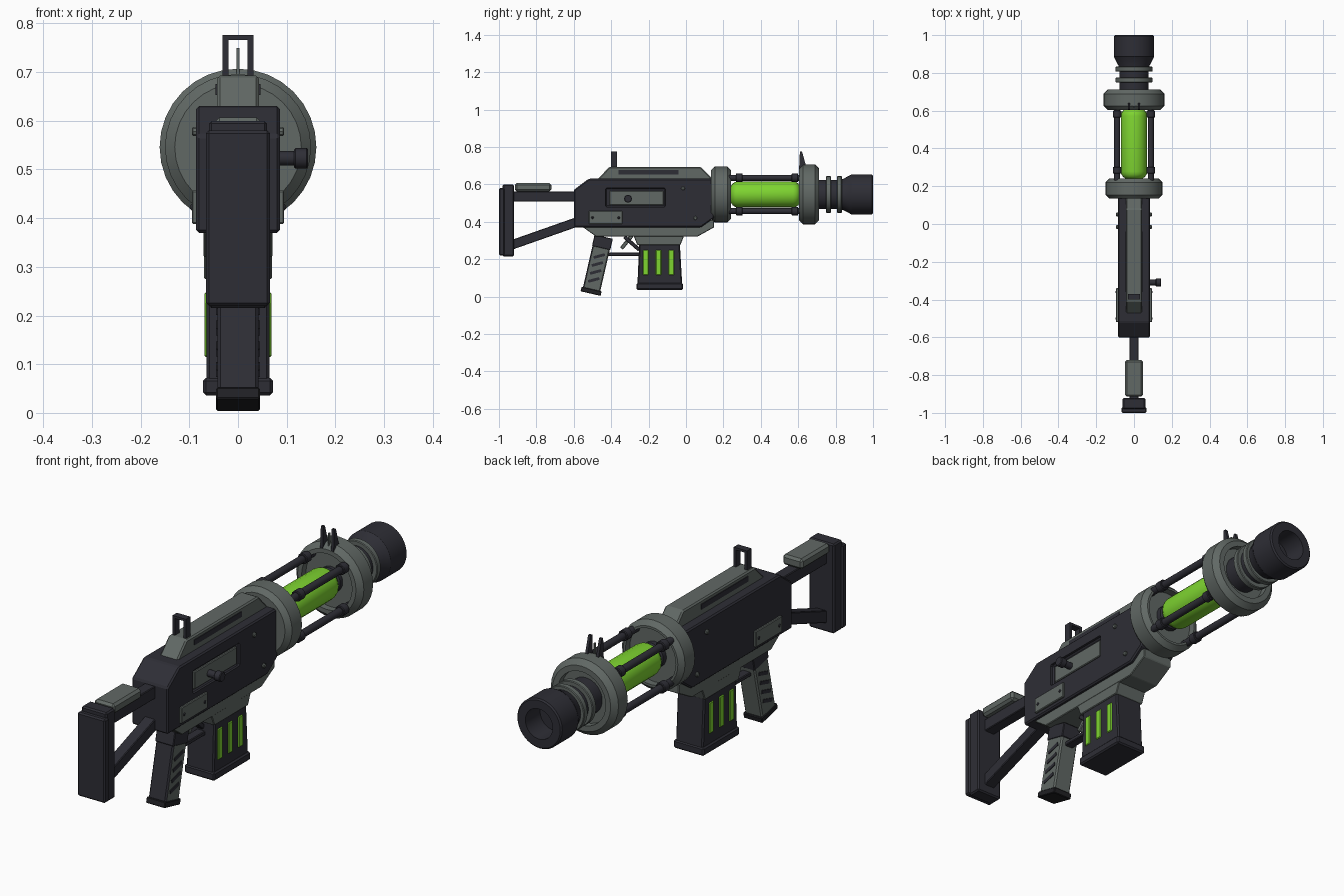
import bpy, bmesh, math
from mathutils import Matrix, Vector

default_cube = bpy.data.objects.get("Cube")
if default_cube:
    bpy.data.objects.remove(default_cube, do_unlink=True)


def material(name, *colour):
    made = bpy.data.materials.new(name)
    made.use_nodes = True
    made.diffuse_color = (*colour, 1)
    shader = made.node_tree.nodes["Principled BSDF"]
    shader.inputs["Base Color"].default_value = (*colour, 1)
    return made


DARK = material("dark metal", .027, .027, .036)
GREY = material("grey metal", .12, .14, .13)
GREEN = material("glowing green", .21, .66, .03)
BLACK = material("black rubber", .015, .015, .018)

SIDES = (-1, 1)
AXIS_HEIGHT = .546
BACK, FRONT, BOTTOM, TOP = -.6, .15, .37, .63
BODY_HALF = .086
FINE, SOFT = .003, .006
LEFTWARD = Vector((1, 0, 0))
FORWARD = Vector((0, 1, 0))


def finish(name, bm, paint):
    bmesh.ops.recalc_face_normals(bm, faces=bm.faces)
    mesh = bpy.data.meshes.new(name)
    bm.to_mesh(mesh)
    bm.free()
    mesh.materials.append(paint)
    part = bpy.data.objects.new(name, mesh)
    bpy.context.collection.objects.link(part)
    return part


def prism(name, outline, half, paint, bevel=SOFT, x=0):
    """Side outline of (y, z) points, given thickness along x."""
    bm = bmesh.new()
    face = bm.faces.new([bm.verts.new((x - half, y, z)) for y, z in outline])
    grown = bmesh.ops.extrude_face_region(bm, geom=[face], use_keep_orig=True)
    moved = [item for item in grown["geom"] if isinstance(item, bmesh.types.BMVert)]
    bmesh.ops.translate(bm, verts=moved, vec=LEFTWARD * half * 2)
    bmesh.ops.recalc_face_normals(bm, faces=bm.faces)
    if bevel:
        bmesh.ops.bevel(bm, geom=bm.edges[:], offset=bevel, segments=1,
                        affect='EDGES', clamp_overlap=True)
    return finish(name, bm, paint)


def block(name, back, front, low, high, half, paint, bevel=SOFT, x=0, rake=0, sweep=0):
    """Box whose top corners move in by rake at the back and sweep at the front."""
    outline = [(back, low), (front, low), (front - sweep, high), (back + rake, high)]
    return prism(name, outline, half, paint, bevel, x)


def bar(name, start, end, thick, half, paint, bevel=FINE, x=0):
    """Straight bar between two (y, z) points."""
    start, end = Vector(start), Vector(end)
    offset = (end - start).orthogonal().normalized() * thick / 2
    outline = [start - offset, end - offset, end + offset, start + offset]
    return prism(name, outline, half, paint, bevel, x)


def lathe(name, profile, paint, centre, axis, sides):
    """Rings of (distance, radius) turned about an axis, capped at both ends."""
    bm = bmesh.new()
    rings = []
    for distance, radius in profile:
        ring = bmesh.ops.create_circle(bm, segments=sides, radius=radius)["verts"]
        bmesh.ops.translate(bm, verts=ring, vec=(0, 0, distance))
        rings.append(ring)
    for near, far in zip(rings, rings[1:]):
        for k in range(sides):
            bm.faces.new((near[k - 1], near[k], far[k], far[k - 1]))
    bm.faces.new(rings[0])
    bm.faces.new(rings[-1])
    turn = Vector((0, 0, 1)).rotation_difference(axis).to_matrix().to_4x4()
    bm.transform(Matrix.Translation(centre) @ turn)
    part = finish(name, bm, paint)
    for polygon in part.data.polygons:
        polygon.use_smooth = True
    part.data.set_sharp_from_angle(angle=math.radians(32))
    return part


def drum(name, start, end, radius, paint, edge=FINE, steps=1, x=0, y=0, z=AXIS_HEIGHT,
         axis=FORWARD, sides=32, back_hollow=0, front_hollow=0, depth=.03):
    """Cylinder with eased rims and an optional hollow in either end."""
    corner = []
    for k in range(steps + 1):
        angle = math.pi / 2 * k / steps
        corner.append((edge - edge * math.cos(angle), radius - edge + edge * math.sin(angle)))
    profile = [(start + along, r) for along, r in corner]
    profile += [(end - along, r) for along, r in reversed(corner)]
    if back_hollow:
        profile = [(start + depth, back_hollow), (start, back_hollow)] + profile
    if front_hollow:
        profile += [(end, front_hollow), (end - depth, front_hollow)]
    return lathe(name, profile, paint, (x, y, z), axis, sides)


# Receiver with the recessed bolt port on its left side
receiver = prism("receiver", [(BACK, BOTTOM), (FRONT - .07, BOTTOM), (FRONT, BOTTOM + .05),
                              (FRONT, TOP), (BACK + .08, TOP), (BACK, TOP - .06)],
                 BODY_HALF, DARK)
cutter = block("port_cutter", -.43, -.11, .48, .58, .03, DARK, x=.1)
port = receiver.modifiers.new("port", 'BOOLEAN')
port.object = cutter
port.solver = 'EXACT'
bpy.context.view_layer.update()
graph = bpy.context.evaluated_depsgraph_get()
carved = bpy.data.meshes.new_from_object(receiver.evaluated_get(graph))
receiver.modifiers.clear()
receiver.data = carved
bpy.data.objects.remove(cutter, do_unlink=True)
block("bolt_port_panel", -.41, -.12, .49, .565, SOFT, GREY, bevel=FINE, x=.074)
handle = dict(paint=DARK, y=-.31, z=.523, axis=LEFTWARD, sides=16)
drum("bolt_stem", .07, .12, .015, **handle)
drum("bolt_knob", .115, .144, .021, **handle)

# Lower receiver and magazine well
prism("lower_receiver", [(-.55, BOTTOM), (-.48, .32), (.06, .32), (FRONT, BOTTOM),
                         (FRONT, .41), (-.5, .4)], .071, GREY, bevel=FINE)
block("magazine_well", -.26, -.03, .275, .325, .07, GREY, bevel=FINE, rake=-.02, sweep=-.02)

# Top cover with side slots
block("top_cover", -.48, FRONT, TOP - .01, .693, .043, GREY, rake=.07, sweep=.07)
for side in SIDES:
    block("cover_slot", -.36, -.04, .653, .676, FINE, DARK, bevel=0, x=side * .043)

# Side plates and screws
for side in SIDES:
    block("side_plate", -.52, -.34, .388, .457, SOFT, GREY, bevel=FINE, x=side * .089)
    screw = dict(axis=LEFTWARD * side, sides=10)
    for y in (-.5, -.36):
        drum("plate_screw", .09, .098, .007, DARK, y=y, z=.422, **screw)
    for y, z in ((-.016, .578), (.05, .42)):
        drum("body_screw", .08, .095, .01, GREY, y=y, z=z, **screw)

# Rear sight arch
for side in SIDES:
    block("rear_sight_post", -.4, -.37, .68, .776, SOFT, DARK, bevel=0, x=side * .026)
block("rear_sight_bar", -.4, -.37, .766, .776, .03, DARK, bevel=0)

# Barrel housing rings, hollow where they face the canister and the neck
drum("rear_ring", .134, .241, .15, GREY, edge=.02, front_hollow=.12)
drum("front_ring", .604, .711, .161, GREY, edge=.022, back_hollow=.12, front_hollow=.115)

# Glowing canister with end caps
drum("energy_canister", .238, .612, .07, GREEN, edge=.04, steps=4, sides=20)
drum("canister_rear_cap", .2, .243, .055, DARK, edge=.01, sides=20)
drum("canister_front_cap", .607, .65, .055, DARK, edge=.01, sides=20)

# Four rods with collars around the canister
for side in SIDES:
    for level in SIDES:
        place = dict(paint=DARK, x=side * .089, z=AXIS_HEIGHT + level * .089, sides=12)
        drum("guard_rod", .2, .645, .016, **place)
        for y in (.285, .582):
            drum("rod_collar", y - .018, y + .018, .023, **place)

# Barrel neck, cooling fins and hollow muzzle
drum("barrel_neck", .67, .84, .078, DARK)
for y in (.762, .82):
    drum("cooling_fin", y - .013, y + .013, .098, GREY)
lathe("muzzle_cone", [(.815, .08), (.84, .083), (.885, .107)], DARK,
      (0, 0, AXIS_HEIGHT), FORWARD, sides=32)
drum("muzzle", .88, 1, .107, DARK, edge=SOFT, front_hollow=.065, depth=.1)

# Front sight prongs and pin
for side in SIDES:
    block("front_sight_prong", .604, .65, .67, .776, SOFT, DARK, bevel=0,
          x=side * .026, rake=.005, sweep=.03)
block("front_sight_pin", .615, .625, .67, .75, FINE, GREY, bevel=0)

# Stock: frame bars, cheek rest, butt plate and pad
bar("stock_upper_bar", (-.93, .535), (-.59, .535), .054, .025, DARK)
bar("stock_lower_strut", (-.95, .27), (-.58, .4), .05, .025, DARK)
block("cheek_rest", -.914, -.72, .562, .607, .048, GREY, bevel=.01)
block("butt_plate", -.98, -.92, .215, .6, .06, DARK)
block("butt_pad", -1, -.97, .22, .58, .066, DARK)

# Pistol grip: grey sides and front, dark back strap, collar, grooves and cap
grip_top, grip_end = Vector((-.44, .32)), Vector((-.51, .016))


def along_grip(share):
    return grip_top.lerp(grip_end, share)


grip = bar("grip", along_grip(.05), along_grip(.95), .095, .042, GREY, bevel=SOFT)
grip.data.materials.append(DARK)
for polygon in grip.data.polygons:
    if polygon.normal.y < -.6:
        polygon.material_index = 1
bar("grip_collar", grip_top, along_grip(.2), .1, .044, DARK)
bar("grip_cap", along_grip(.92), grip_end, .11, .045, BLACK)
reach = Vector((.03, .008))
for side in SIDES:
    for row in range(4):
        middle = along_grip(.34 + .14 * row)
        bar("grip_groove", middle - reach, middle + reach, .015, FINE, DARK,
            bevel=0, x=side * .042)

# Trigger and guard
bar("trigger_guard", (-.43, .226), (-.24, .226), .018, .02, DARK)
bar("guard_brace", (-.33, .32), (-.25, .25), .02, .015, DARK)
bar("trigger", (-.345, .257), (-.29, .325), .02, .01, GREY)

# Magazine with glowing windows
block("magazine", -.26, -.02, .06, .285, .065, DARK, rake=.01, sweep=.013)
block("magazine_base", -.264, -.016, .036, .072, .072, DARK)
for side in SIDES:
    for row in SIDES + (0,):
        y = -.147 + row * .069
        block("magazine_window", y - .015, y + .015, .115, .248, .004, GREEN,
              bevel=FINE, x=side * .065)
